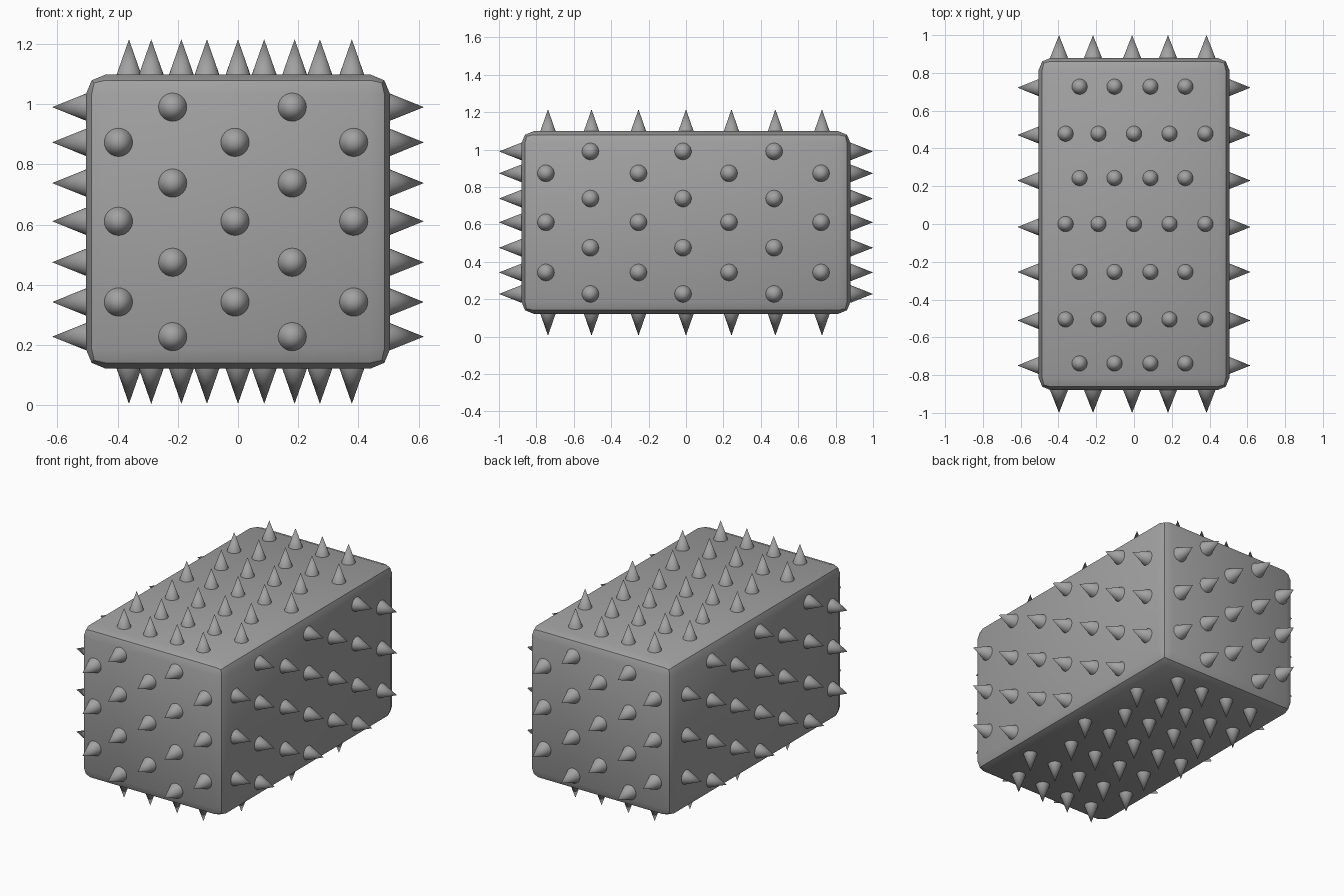
import bpy
import bmesh
from mathutils import Matrix, Vector

old = bpy.data.objects.get("Cube")
if old:
    bpy.data.objects.remove(old, do_unlink=True)

grey = bpy.data.materials.new("iron_grey")
grey.use_nodes = True
colour = (0.36, 0.36, 0.36, 1)
grey.diffuse_color = colour
grey.node_tree.nodes["Principled BSDF"].inputs["Base Color"].default_value = colour

HALF = Vector((0.505, 0.88, 0.488))   # half size of the block
MID_Z = 0.61                          # height of its centre
REACH = (0.617, 1.0, 0.605)           # spike tips, measured from the centre
RADIUS = (0.045, 0.047, 0.041)        # spike base radius per axis


def finish(bm, name):
    """Turn a bmesh into a shaded object."""
    mesh = bpy.data.meshes.new(name)
    bmesh.ops.recalc_face_normals(bm, faces=bm.faces)
    bm.to_mesh(mesh)
    bm.free()
    mesh.materials.append(grey)
    obj = bpy.data.objects.new(name, mesh)
    bpy.context.collection.objects.link(obj)
    bpy.ops.object.select_all(action="DESELECT")
    obj.select_set(True)
    bpy.context.view_layer.objects.active = obj
    bpy.ops.object.shade_smooth_by_angle(angle=0.55)
    return obj


def spikes(name, axis, sign, spots):
    """Cones standing on one side of the block; spots are positions in its plane."""
    bm = bmesh.new()
    direction = Vector((0, 0, 0))
    direction[axis] = sign
    turn = direction.to_track_quat("Z", "Y").to_matrix().to_4x4()
    length = REACH[axis] - HALF[axis]
    plane = [i for i in range(3) if i != axis]
    for spot in spots:
        place = direction * (HALF[axis] + length / 2)
        place[plane[0]], place[plane[1]] = spot
        if axis == 2:
            place.z += MID_Z
        bmesh.ops.create_cone(bm, cap_ends=True, segments=24,
                              radius1=RADIUS[axis], radius2=0, depth=length,
                              matrix=Matrix.Translation(place) @ turn)
    finish(bm, name)


def staggered(odd_cols, even_cols, rows):
    """Rows that alternate between two sets of columns."""
    return [(c, r) for i, r in enumerate(rows)
            for c in (even_cols if i % 2 else odd_cols)]


# Block with rounded edges
bm = bmesh.new()
bmesh.ops.create_cube(bm, size=2, matrix=Matrix.Translation((0, 0, MID_Z)) @ Matrix.Diagonal((*HALF, 1)))
bmesh.ops.bevel(bm, geom=bm.edges[:], offset=0.065, segments=2, profile=0.5, affect="EDGES")
finish(bm, "block")

# Staggered spikes, the same on opposite sides
heights = (0.99, 0.873, 0.738, 0.611, 0.475, 0.343, 0.228)
depths = (0.727, 0.478, 0.243, 0, -0.254, -0.505, -0.738)
end_spots = staggered((-0.217, 0.18), (-0.397, -0.01, 0.384), heights)
side_spots = staggered((-0.511, -0.016, 0.471), (-0.749, -0.254, 0.23, 0.722), heights)
top_spots = staggered((-0.288, -0.103, 0.087, 0.272), (-0.362, -0.188, 0, 0.188, 0.378), depths)

for axis, names, spots in ((0, ("right", "left"), side_spots),
                           (1, ("front", "back"), end_spots),
                           (2, ("bottom", "top"), top_spots)):
    for name, sign in zip(names, (-1, 1)):
        spikes(name + "_spikes", axis, sign, spots)
